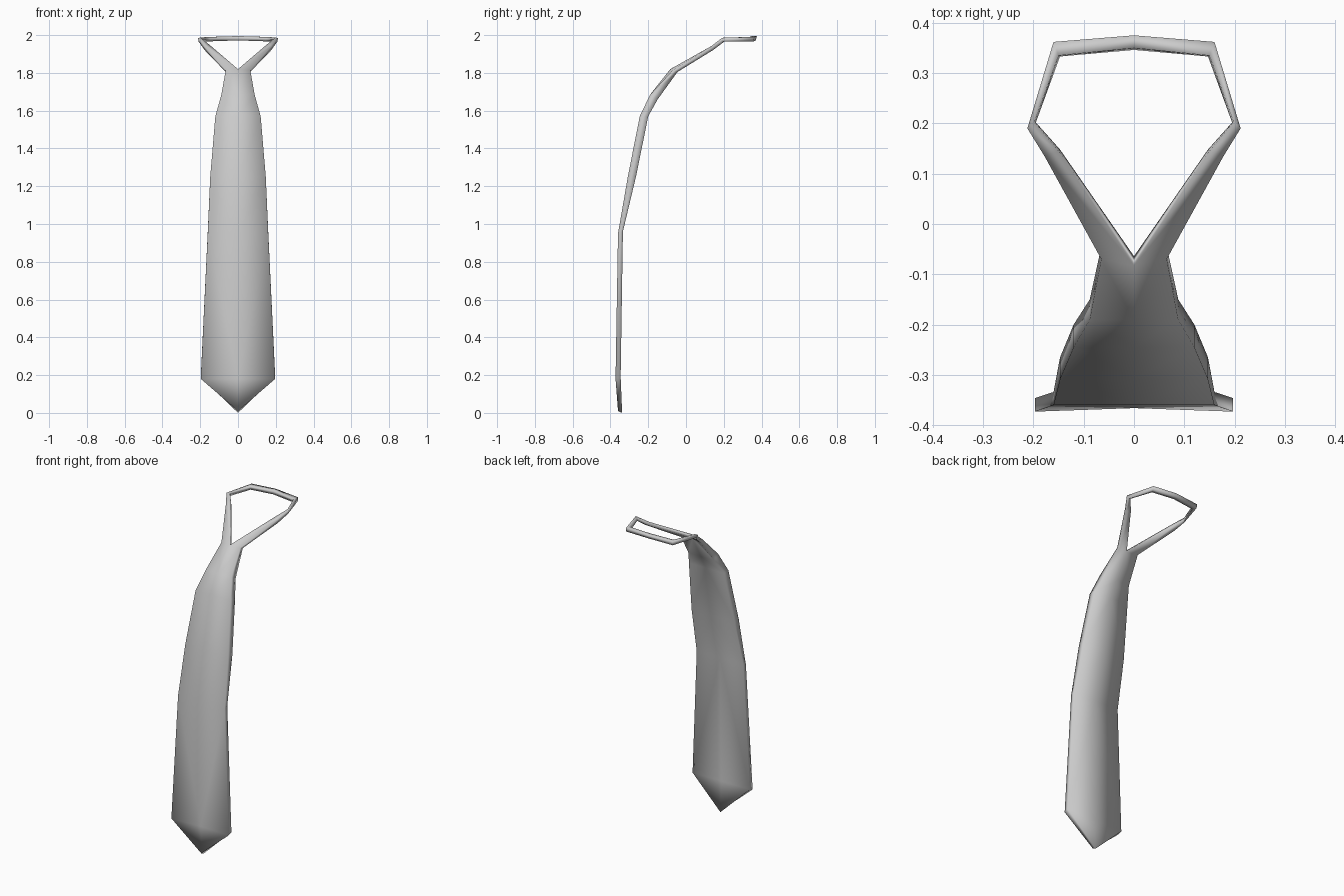
import bpy
import bmesh

cube = bpy.data.objects.get("Cube")
if cube:
    bpy.data.objects.remove(cube)

# Grey cloth
cloth = bpy.data.materials.new("grey cloth")
cloth.use_nodes = True
GREY = (0.6, 0.6, 0.6, 1)
cloth.diffuse_color = GREY
cloth.node_tree.nodes["Principled BSDF"].inputs["Base Color"].default_value = GREY

# Blade rows: half width, front y and z, back y and z, forward bow of the edges
BLADE = [
    (0.000, -0.360, 0.01, -0.338, 0.00, 0.00),
    (0.197, -0.366, 0.18, -0.346, 0.19, 0.007),
    (0.160, -0.360, 0.95, -0.334, 0.96, 0.0),
    (0.147, -0.308, 1.25, -0.265, 1.25, 0.0),
    (0.120, -0.245, 1.57, -0.200, 1.57, 0.0),
    (0.088, -0.190, 1.685, -0.150, 1.66, 0.0),
]

# Strap sections: inner top, outer top, outer bottom, inner bottom
STRAP = [
    [(0, -0.083, 1.82), (0.065, -0.07, 1.815), (0.065, -0.045, 1.805), (0, -0.064, 1.81)],
    [(0.15, 0.145, 1.948), (0.178, 0.135, 1.942), (0.176, 0.142, 1.92), (0.147, 0.148, 1.925)],
    [(0.198, 0.203, 1.987), (0.212, 0.19, 1.985), (0.208, 0.195, 1.965), (0.195, 0.202, 1.965)],
    [(0.15, 0.335, 1.99), (0.16, 0.362, 1.99), (0.16, 0.358, 1.967), (0.147, 0.333, 1.967)],
    [(0, 0.35, 1.995), (0, 0.375, 1.995), (0, 0.37, 1.972), (0, 0.346, 1.972)],
]


def blade_section(w, fy, fz, by, bz, bow):
    """Half section running centre front, edge front, edge back, centre back."""
    return [(0, fy, fz), (w, fy - bow, fz), (w, by, bz), (0, by, bz)]


def loft(bm, rings, sides):
    """Skin consecutive four-point rings."""
    for a, b in zip(rings, rings[1:]):
        for i in range(sides):
            j = (i + 1) % 4
            bm.faces.new((a[i], a[j], b[j], b[i]))


bm = bmesh.new()
sections = [blade_section(*row) for row in BLADE] + STRAP
rings = [[bm.verts.new(p) for p in s] for s in sections]
n = len(BLADE)
loft(bm, rings[:n + 1], 3)    # blade, open along the centre line
loft(bm, rings[n:], 4)        # neck strap, a closed tube
bmesh.ops.remove_doubles(bm, verts=bm.verts, dist=0.0005)
bmesh.ops.recalc_face_normals(bm, faces=bm.faces)

mesh = bpy.data.meshes.new("necktie")
bm.to_mesh(mesh)
bm.free()
mesh.materials.append(cloth)
mesh.shade_smooth()
tie = bpy.data.objects.new("necktie", mesh)
bpy.context.collection.objects.link(tie)

# The other half
mirror = tie.modifiers.new("mirror", "MIRROR")
mirror.use_clip = True
mirror.merge_threshold = 0.001
